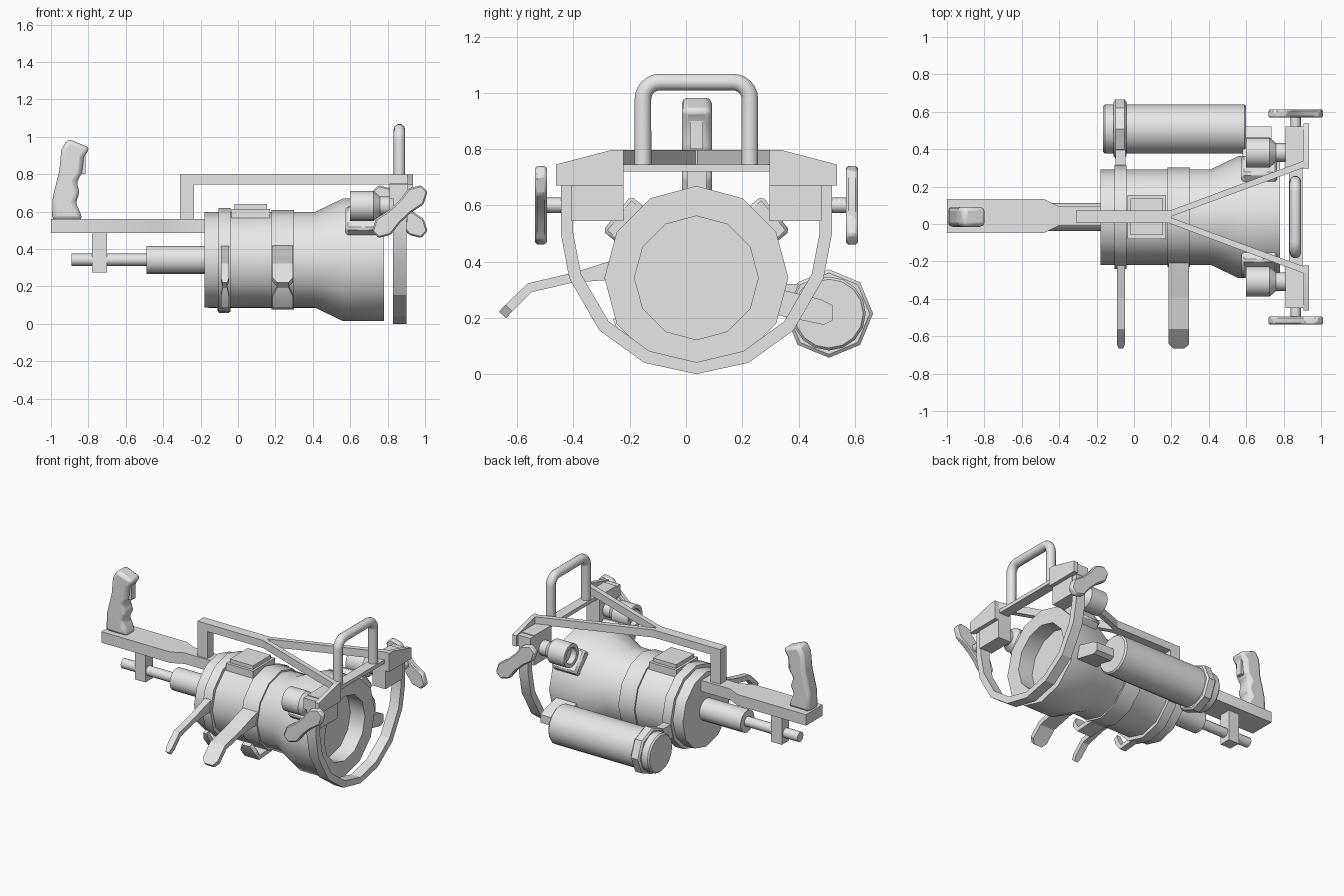
import bpy, bmesh, math
from mathutils import Vector, Matrix

cube = bpy.data.objects.get("Cube")
if cube:
    bpy.data.objects.remove(cube)

grey = bpy.data.materials.new("plain_grey")
grey.use_nodes = True
COLOUR = (0.8, 0.8, 0.8, 1)
grey.diffuse_color = COLOUR
grey.node_tree.nodes["Principled BSDF"].inputs["Base Color"].default_value = COLOUR

CY, CZ = 0.037, 0.342  # main axis


def finish(name, bm, bevel=0, segments=1, angle=35):
    bmesh.ops.recalc_face_normals(bm, faces=bm.faces)
    me = bpy.data.meshes.new(name)
    bm.to_mesh(me)
    bm.free()
    me.materials.append(grey)
    me.shade_smooth()
    me.set_sharp_from_angle(angle=math.radians(angle))
    ob = bpy.data.objects.new(name, me)
    bpy.context.collection.objects.link(ob)
    if bevel:
        mod = ob.modifiers.new("bevel", "BEVEL")
        mod.width, mod.segments = bevel, segments
    return ob


def lathe(name, profile, segs, y=CY, z=CZ):
    """Turn (x, radius) points about an axis along x, one vertex on top."""
    bm = bmesh.new()
    rings = []
    for x, r in profile:
        if r == 0:
            rings.append([bm.verts.new((x, y, z))] * segs)
        else:
            turn = [math.tau * i / segs for i in range(segs)]
            rings.append([bm.verts.new((x, y + r * math.sin(a), z + r * math.cos(a))) for a in turn])
    for a, b in zip(rings, rings[1:]):
        for i in range(segs):
            j = (i + 1) % segs
            bm.faces.new(list(dict.fromkeys((a[i], a[j], b[j], b[i]))))
    return finish(name, bm)


def tube(name, x0, x1, r, segs, y=CY, z=CZ):
    return lathe(name, [(x0, 0), (x0, r), (x1, r), (x1, 0)], segs, y, z)


def prism(name, pts, axis, lo, hi, **kw):
    """Extrude a flat outline along one axis."""
    place = {"x": lambda p, t: (t, p[0], p[1]),
             "y": lambda p, t: (p[0], t, p[1]),
             "z": lambda p, t: (p[0], p[1], t)}[axis]
    bm = bmesh.new()
    face = bm.faces.new([bm.verts.new(place(p, lo)) for p in pts])
    out = bmesh.ops.extrude_face_region(bm, geom=[face])
    shift = Vector(place((0, 0), hi - lo))
    bmesh.ops.translate(bm, vec=shift, verts=[v for v in out["geom"] if isinstance(v, bmesh.types.BMVert)])
    return finish(name, bm, **kw)


def box(name, x, y, z, **kw):
    return prism(name, [(x[0], y[0]), (x[1], y[0]), (x[1], y[1]), (x[0], y[1])], "z", *z, **kw)


def strip(name, path, x0, x1, thick, taper):
    """Flat bent strap along a (y, z) path with a narrowed tip."""
    bm = bmesh.new()
    rows = []
    mid, half = (x0 + x1) / 2, (x1 - x0) / 2
    for i, (y, z) in enumerate(path):
        a = Vector(path[max(i - 1, 0)])
        b = Vector(path[min(i + 1, len(path) - 1)])
        d = (b - a).normalized() * thick / 2
        h = half * (taper if i == len(path) - 1 else 1)
        rows.append([bm.verts.new((mid + sx * h, y - s * d.y, z + s * d.x))
                     for sx, s in ((-1, -1), (1, -1), (1, 1), (-1, 1))])
    for a, b in zip(rows, rows[1:]):
        for i in range(4):
            bm.faces.new((a[i], a[(i + 1) % 4], b[(i + 1) % 4], b[i]))
    bm.faces.new(rows[0])
    bm.faces.new(rows[-1])
    return finish(name, bm, angle=20)


# Main barrel with flared, recessed mouth
lathe("barrel", [(-0.18, 0), (-0.18, 0.255), (0.41, 0.255), (0.56, 0.327), (0.78, 0.327),
                 (0.78, 0.22), (0.67, 0.22), (0.67, 0)], 12)
tube("rear_band", -0.105, -0.04, 0.278, 12)
tube("middle_band", 0.18, 0.30, 0.266, 12)
tube("rear_shaft", -0.49, -0.17, 0.075, 16)
tube("rear_rod", -0.89, -0.48, 0.033, 12)
box("top_plate", (-0.035, 0.17), (-0.08, 0.155), (0.55, 0.615))
box("top_plate_lid", (-0.02, 0.155), (-0.06, 0.135), (0.61, 0.64))

# Rear beam, hanger and grip
beam = [(-1, -0.09), (-0.48, -0.09), (-0.40, -0.05), (-0.17, -0.05)]
outline = beam + [(x, -y) for x, y in reversed(beam)]
prism("rear_beam", [(x, y + 0.043) for x, y in outline], "z", 0.485, 0.56)
box("rod_hanger", (-0.78, -0.70), (0, 0.08), (0.275, 0.49))
grip = [(-0.995, 0.555), (-0.99, 0.68), (-0.955, 0.82), (-0.945, 0.93), (-0.91, 0.99),
        (-0.79, 0.94), (-0.825, 0.89), (-0.835, 0.80), (-0.865, 0.76), (-0.845, 0.70),
        (-0.87, 0.65), (-0.85, 0.61), (-0.83, 0.555)]
prism("grip", grip, "y", -0.015, 0.092, bevel=0.022, segments=2)
box("trigger", (-0.86, -0.815), (0.015, 0.06), (0.80, 0.90))

# Upper frame: post, spine and splayed arms
box("frame_post", (-0.31, -0.235), (0.005, 0.073), (0.55, 0.745))
box("frame_spine", (-0.31, 0.20), (0.005, 0.073), (0.745, 0.797))
for side, s in (("left", 1), ("right", -1)):
    arm = [(0.19, 0), (0.19, 0.034), (0.905, 0.30), (0.93, 0.30), (0.93, 0.272)]
    prism(side + "_frame_arm", [(x, CY + s * y) for x, y in arm], "z", 0.745, 0.797)

    # End bracket and block
    plate = [(0.26, 0.67), (0.50, 0.67), (0.50, 0.745), (0.30, 0.797), (0.26, 0.797)]
    prism(side + "_bracket_plate", [(CY + s * y, z) for y, z in plate], "x", 0.905, 0.935)
    box(side + "_bracket_block", (0.81, 0.907), sorted((CY + s * 0.26, CY + s * 0.445)), (0.545, 0.75))
    box(side + "_bracket_shelf", (0.81, 0.907), sorted((CY + s * 0.40, CY + s * 0.485)), (0.67, 0.745))

    # Wing nut on a short axle
    axle = tube(side + "_axle", -0.07, 0.07, 0.027, 12, 0, 0)
    axle.rotation_euler.z = math.pi / 2
    axle.location = (0.865, CY + s * 0.50, 0.60)
    half = [(0.18, -0.025), (0.18, 0.025), (0.12, 0.058), (0.04, 0.045)]
    wing = half + [(-x, y) for x, y in reversed(half)]
    wing = half[1:] + [(-x, y) for x, y in reversed(half[1:])]
    wing += [(-x, -y) for x, y in half[1:]] + [(x, -y) for x, y in reversed(half[1:])]
    turn = Matrix.Rotation(-s * math.radians(43), 2)
    wing = [Vector((0.865, 0.60)) + turn @ Vector(p) for p in wing]
    prism(side + "_wing_nut", wing, "y", CY + s * 0.532, CY + s * 0.574, bevel=0.008)

    # Small lamp with hollow back, on a tilted mount
    lathe(side + "_lamp", [(0.64, 0), (0.64, 0.055), (0.60, 0.055), (0.60, 0.08), (0.725, 0.08),
                           (0.76, 0.05), (0.82, 0.05), (0.82, 0)], 16, CY + s * 0.345, 0.63)
    mount = box(side + "_lamp_mount", (-0.095, 0.095), (-0.06, 0.04), (-0.08, 0.08), bevel=0.012)
    mount.rotation_euler.x = math.radians(39 if s > 0 else 141)
    mount.location = (0.67, CY + s * 0.252, CZ + 0.204)

# Cross bar and carry handle
box("cross_bar", (0.83, 0.90), (CY - 0.27, CY + 0.27), (0.72, 0.745))
path = [(-0.19, 0.73)]
for c, start in ((-0.13, 180), (0.13, 90)):
    for i in range(7):
        a = math.radians(start - 15 * i)
        path.append((c + 0.06 * math.cos(a), 0.978 + 0.06 * math.sin(a)))
path.append((0.19, 0.73))
curve = bpy.data.curves.new("carry_handle", "CURVE")
curve.dimensions = "3D"
curve.bevel_depth, curve.bevel_resolution = 0.031, 3
spline = curve.splines.new("POLY")
spline.points.add(len(path) - 1)
for p, (y, z) in zip(spline.points, path):
    p.co = (0.863, CY + y, z, 1)
curve.materials.append(grey)
bpy.context.collection.objects.link(bpy.data.objects.new("carry_handle", curve))

# Faceted guard loop under the mouth
outer = [(0.482, 0.70), (0.482, 0.50), (0.452, 0.34), (0.345, 0.155), (0.185, 0.04)]
inner = [(0.438, 0.70), (0.438, 0.50), (0.41, 0.355), (0.313, 0.188), (0.168, 0.082)]
loop = outer + [(0, 0)] + [(-y, z) for y, z in reversed(outer)]
loop += [(-y, z) for y, z in inner] + [(0, 0.042)] + list(reversed(inner))
prism("guard_loop", [(CY + y, z) for y, z in loop], "x", 0.83, 0.90, angle=20)

# Side tank with collar and two ties to the barrel
TY, TZ = 0.508, 0.215
lathe("tank", [(-0.165, 0), (-0.165, 0.122), (-0.155, 0.131), (0.59, 0.131), (0.60, 0.122), (0.60, 0)], 16, TY, TZ)
lathe("tank_collar", [(-0.11, 0), (-0.11, 0.145), (-0.10, 0.157), (-0.05, 0.157), (-0.04, 0.145), (-0.04, 0)],
      8, TY, TZ)
box("tank_tie", (-0.10, -0.045), (0.25, 0.42), (0.22, 0.32))
arm = [(0.30, 0.31), (0.48, 0.265), (0.52, 0.245), (0.52, 0.19), (0.49, 0.175), (0.30, 0.215)]
prism("tank_front_arm", arm, "x", 0.58, 0.735)

# Bent levers and short claws on the two bands
for name, x0, x1 in (("narrow", -0.092, -0.048), ("wide", 0.185, 0.295)):
    root = [(-0.20, 0.42), (-0.26, 0.405), (-0.40, 0.36), (-0.40, 0.325), (-0.27, 0.335), (-0.20, 0.33)]
    prism(name + "_lever_root", root, "x", x0, x1)
    strip(name + "_lever", [(-0.38, 0.348), (-0.555, 0.307), (-0.63, 0.235), (-0.652, 0.21)], x0, x1, 0.034, 0.55)
    strip(name + "_claw", [(-0.06, 0.11), (-0.19, 0.10), (-0.225, 0.15), (-0.245, 0.20)], x0, x1, 0.03, 0.55)
